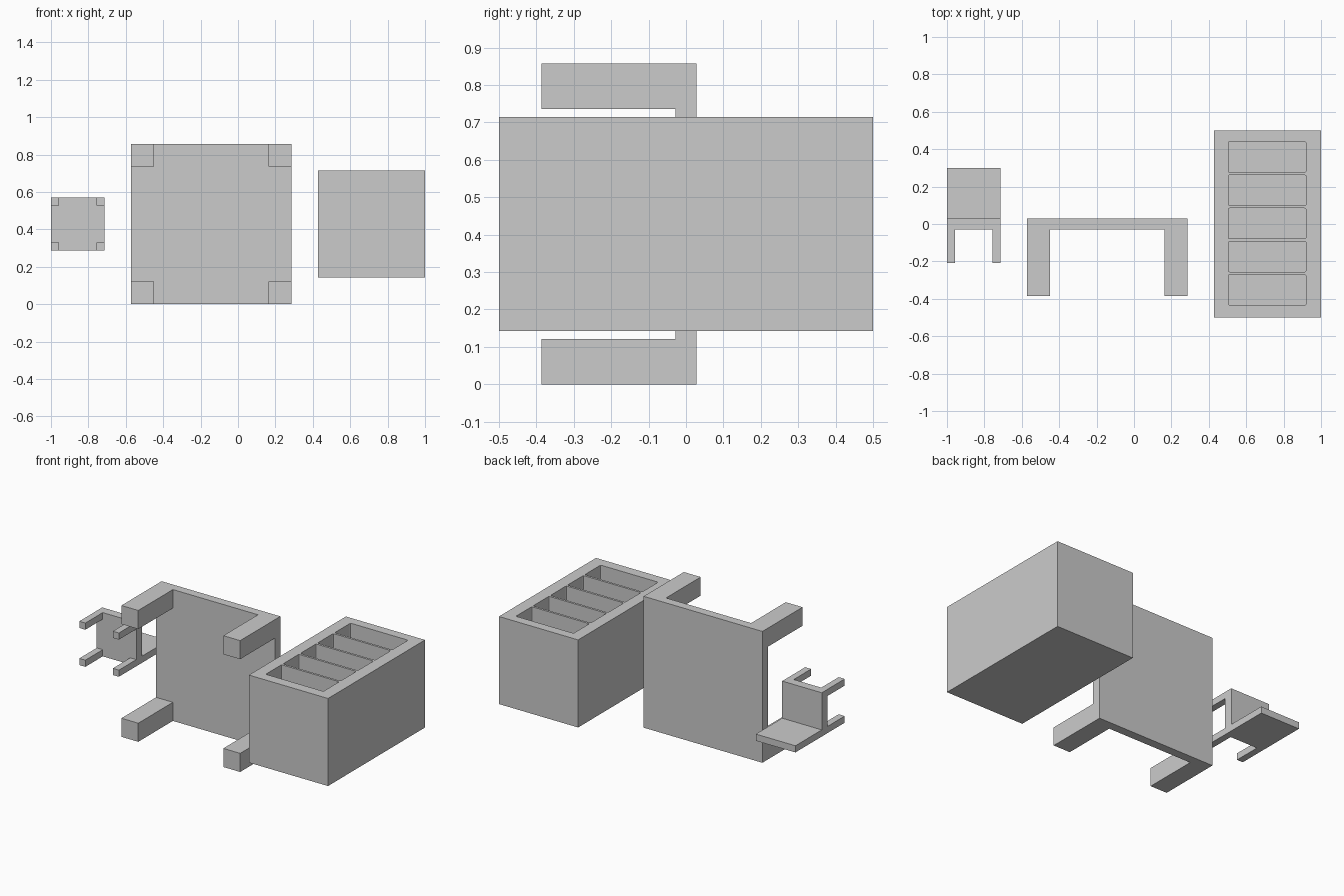
import bpy
import bmesh
from mathutils import Vector

if "Cube" in bpy.data.objects:
    bpy.data.objects.remove(bpy.data.objects["Cube"])

HALF = 0.0286  # half thickness of the table top and chair seat


def add_box(bm, lo, hi):
    lo, hi = Vector(lo), Vector(hi)
    verts = bmesh.ops.create_cube(bm, size=1)["verts"]
    for v in verts:
        v.co = Vector([(lo[i] + hi[i]) / 2 + v.co[i] * (hi[i] - lo[i]) for i in range(3)])
    return verts


def finish(bm, name):
    bmesh.ops.recalc_face_normals(bm, faces=bm.faces[:])
    mesh = bpy.data.meshes.new(name)
    bm.to_mesh(mesh)
    bm.free()
    obj = bpy.data.objects.new(name, mesh)
    bpy.context.collection.objects.link(obj)
    return obj


def extrude(bm, faces, dy):
    result = bmesh.ops.extrude_face_region(bm, geom=faces)["geom"]
    moved = [g for g in result if isinstance(g, bmesh.types.BMVert)]
    bmesh.ops.translate(bm, verts=moved, vec=(0, dy, 0))
    old = [f for f in faces if f.is_valid]
    if old:
        bmesh.ops.delete(bm, geom=old, context="FACES_ONLY")


def legged_slab(name, x0, z0, size, leg_w, leg_end, back_end=None):
    """Upright slab with four legs towards -y and an optional backrest towards +y."""
    bm = bmesh.new()
    add_box(bm, (x0, -HALF, z0), (x0 + size, HALF, z0 + size))
    # Cut lines for the legs
    for offset in (leg_w, size - leg_w):
        for co, no in (((x0 + offset, 0, 0), (1, 0, 0)), ((0, 0, z0 + offset), (0, 0, 1))):
            bmesh.ops.bisect_plane(bm, geom=bm.verts[:] + bm.edges[:] + bm.faces[:],
                                   plane_co=co, plane_no=no)
    bm.normal_update()
    mid = size / 2 - leg_w
    front, back = [], []
    for f in bm.faces:
        c = f.calc_center_median()
        if f.normal.y < -0.9 and abs(c.x - x0 - size / 2) > mid and abs(c.z - z0 - size / 2) > mid:
            front.append(f)
        elif f.normal.y > 0.9 and c.z < z0 + leg_w:
            back.append(f)
    # Legs
    extrude(bm, front, leg_end + HALF)
    # Backrest
    if back_end is not None:
        extrude(bm, back, back_end - HALF)
    bmesh.ops.dissolve_limit(bm, angle_limit=0.01, verts=bm.verts[:], edges=bm.edges[:])
    return finish(bm, name)


# Table and chair, lying on their sides
legged_slab("table", -0.5714, 0, 0.857, 0.1214, -0.3857)
legged_slab("chair", -1.0, 0.2857, 0.2857, 0.0435, -0.208, 0.30)

# Bookcase body, open side up
bm = bmesh.new()
add_box(bm, (0.4286, -0.5, 0.1429), (1.0, 0.5, 0.7143))
bookcase = finish(bm, "bookcase")

# Five compartments with slightly rounded corners
bm = bmesh.new()
for i in range(5):
    y = 0.003 + (i - 2) * 0.1775
    verts = add_box(bm, (0.504, y - 0.0815, 0.214), (0.92, y + 0.0815, 0.80))
    upright = [e for e in {e for v in verts for e in v.link_edges}
               if abs(e.verts[0].co.z - e.verts[1].co.z) > 0.1]
    bmesh.ops.bevel(bm, geom=upright, offset=0.008, segments=2, profile=0.5, affect="EDGES")
cutter = finish(bm, "compartment_cutter")
cutter.hide_render = True
cutter.display_type = "WIRE"

cut = bookcase.modifiers.new("compartments", "BOOLEAN")
cut.operation = "DIFFERENCE"
cut.solver = "EXACT"
cut.object = cutter
